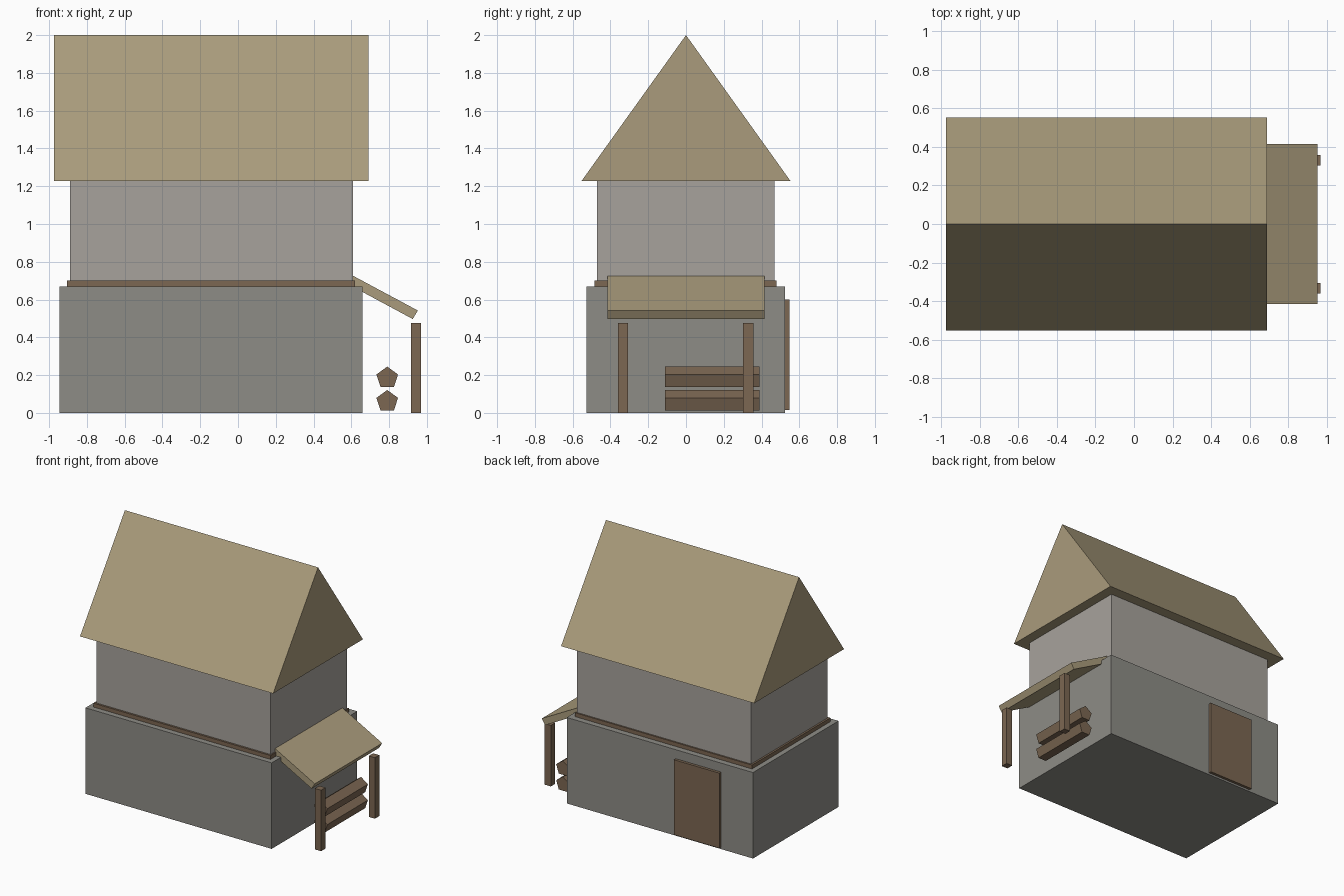
import bpy
import math

if "Cube" in bpy.data.objects:
    bpy.data.objects.remove(bpy.data.objects["Cube"])


def material(name, rgb):
    m = bpy.data.materials.new(name)
    m.diffuse_color = (*rgb, 1)
    m.use_nodes = True
    m.node_tree.nodes["Principled BSDF"].inputs["Base Color"].default_value = m.diffuse_color
    return m


THATCH = material("thatch", (0.40, 0.33, 0.20))
WOOD = material("wood", (0.20, 0.135, 0.085))
STONE = material("stone", (0.27, 0.265, 0.24))
PLASTER = material("plaster", (0.39, 0.365, 0.335))


def extrude(name, profile, axis, lo, hi, mat):
    """Prism of a 2D profile: axis 'x' takes (y, z) points, axis 'y' takes (x, z)."""
    n = len(profile)
    verts = [(t, a, b) if axis == "x" else (a, t, b)
             for t in (lo, hi) for a, b in profile]
    faces = [tuple(range(n)), tuple(range(2 * n - 1, n - 1, -1))]
    faces += [(i, i + n, (i + 1) % n + n, (i + 1) % n) for i in range(n)]
    if axis == "x":
        faces = [f[::-1] for f in faces]
    mesh = bpy.data.meshes.new(name)
    mesh.from_pydata(verts, [], faces)
    mesh.materials.append(mat)
    ob = bpy.data.objects.new(name, mesh)
    bpy.context.collection.objects.link(ob)
    return ob


def box(name, x, y, z, mat):
    rect = [(x[0], z[0]), (x[1], z[0]), (x[1], z[1]), (x[0], z[1])]
    return extrude(name, rect, "y", *y, mat)


# House body: stone ground floor, timber band, plaster upper floor
box("ground_floor", (-0.945, 0.66), (-0.528, 0.525), (0, 0.67), STONE)
box("timber_band", (-0.905, 0.62), (-0.485, 0.48), (0.67, 0.70), WOOD)
box("upper_floor", (-0.89, 0.61), (-0.47, 0.468), (0.70, 1.23), PLASTER)

# Solid gable roof
extrude("roof", [(-0.553, 1.228), (0.553, 1.228), (0, 2.0)], "x", -0.975, 0.69, THATCH)

# Back door
box("back_door", (-0.67, -0.28), (0.52, 0.547), (0.015, 0.60), WOOD)

# Sloping lean-to roof on the right side, with its two posts
extrude("lean_to_roof", [(0.585, 0.68), (0.925, 0.497), (0.952, 0.542), (0.607, 0.727)],
        "y", -0.415, 0.415, THATCH)
for label, y in (("front", -0.333), ("back", 0.33)):
    box(label + "_post", (0.915, 0.968), (y - 0.027, y + 0.027), (0, 0.475), WOOD)

# Stacked five-sided logs
for label, z in (("lower", 0.061), ("upper", 0.185)):
    pentagon = [(0.79 + 0.06 * math.cos(a), z + 0.06 * math.sin(a))
                for a in (math.radians(90 + 72 * i) for i in range(5))]
    extrude(label + "_log", pentagon, "y", -0.11, 0.388, WOOD)
